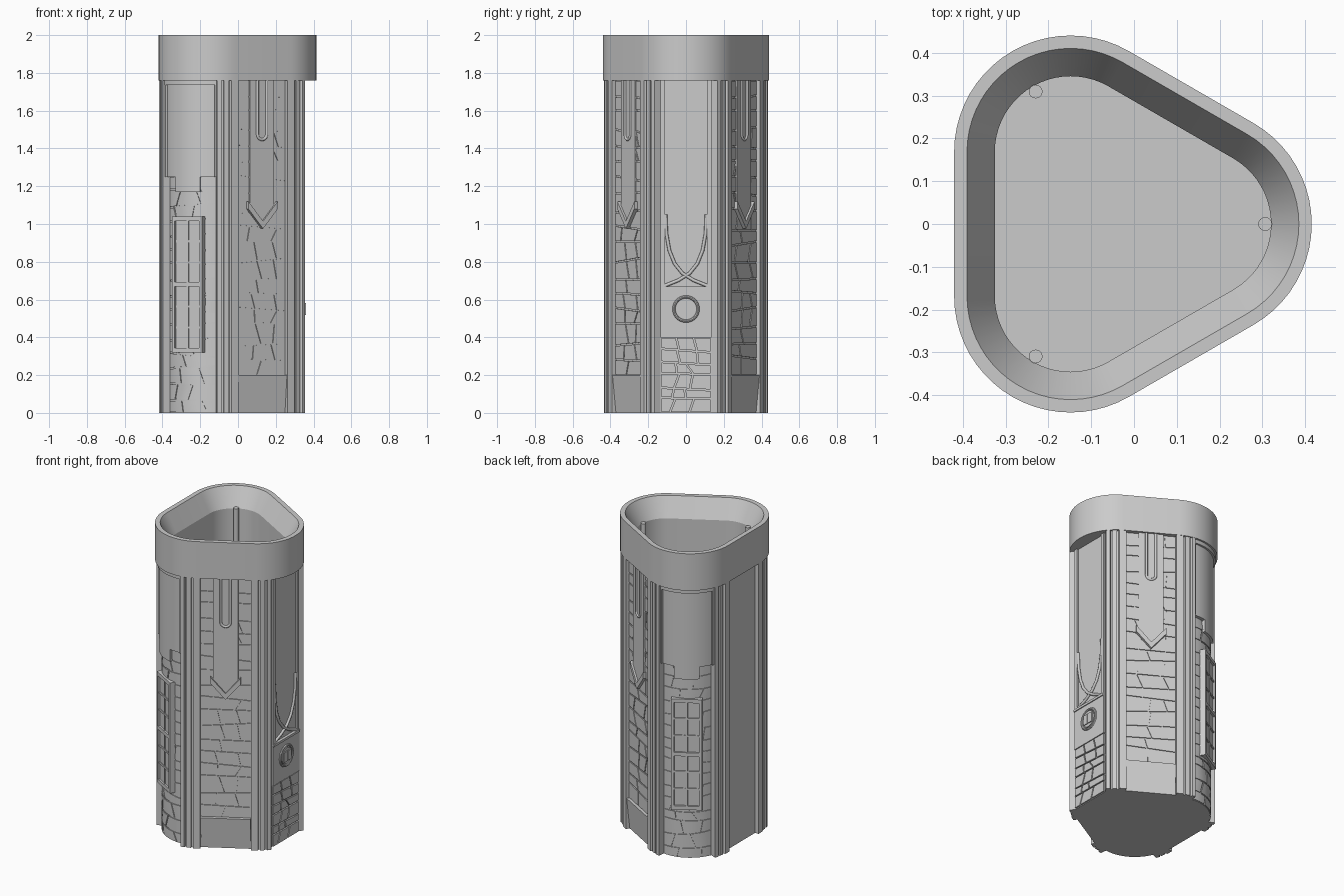
import bpy, bmesh, random
from math import radians, sin, cos, pi
from mathutils import Vector

random.seed(4)
if "Cube" in bpy.data.objects:
    bpy.data.objects.remove(bpy.data.objects["Cube"])

SPREAD = 0.194                      # centroid to corner centre
MID = Vector((-0.051, 0, 0))        # centroid of the rounded triangle
CORNERS = (0, 120, 240)


def polar(deg, r=1.0):
    return Vector((r * cos(radians(deg)), r * sin(radians(deg)), 0))


def centre(deg):
    return MID + polar(deg, SPREAD)


def finish(name, bm):
    bmesh.ops.recalc_face_normals(bm, faces=bm.faces)
    mesh = bpy.data.meshes.new(name)
    bm.to_mesh(mesh)
    bm.free()
    obj = bpy.data.objects.new(name, mesh)
    bpy.context.collection.objects.link(obj)
    bpy.ops.object.select_all(action='DESELECT')
    obj.select_set(True)
    bpy.context.view_layer.objects.active = obj
    bpy.ops.object.shade_smooth_by_angle(angle=radians(25))
    return obj


def loft(name, loops, cap_first=False, cap_last=False):
    bm = bmesh.new()
    rings = [[bm.verts.new(p) for p in loop] for loop in loops]
    for a, b in zip(rings, rings[1:]):
        for i in range(len(a)):
            j = (i + 1) % len(a)
            bm.faces.new((a[i], a[j], b[j], b[i]))
    if cap_first:
        bm.faces.new(rings[0])
    if cap_last:
        bm.faces.new(rings[-1])
    return finish(name, bm)


# Surface mappings: (u along wall, z, h outward) to a point
def flat(origin, deg, dist):
    n, t = polar(deg), polar(deg + 90)
    return lambda u, z, h: origin + n * (dist + h) + t * u + Vector((0, 0, z))


def curved(origin, deg, r):
    return lambda u, z, h: origin + polar(deg + u / r * 180 / pi, r + h) + Vector((0, 0, z))


def slab(bm, place, left, right, h, n=1, h_low=None):
    """Raised block between two edges, each edge given as (low, high) points."""
    low_h = h if h_low is None else h_low
    cols = []
    for i in range(n + 1):
        lo, hi = (Vector(a).lerp(Vector(b), i / n) for a, b in zip(left, right))
        cols.append([bm.verts.new(place(*p, d)) for p, d in
                     ((lo, -0.012), (lo, low_h), (hi, h), (hi, -0.012))])
    for a, b in zip(cols, cols[1:]):
        for i in range(4):
            j = (i + 1) % 4
            bm.faces.new((a[i], b[i], b[j], a[j]))
    bm.faces.new(cols[0])
    bm.faces.new(cols[-1][::-1])


def block(bm, place, u0, u1, z0, z1, h, n=1):
    slab(bm, place, ((u0, z0), (u0, z1)), ((u1, z0), (u1, z1)), h, n)


def masonry(name, place, half, z0, z1, row, h, stone, n=1):
    """Irregular courses of stones with tilted joints."""
    bm = bmesh.new()
    count = round((z1 - z0) / row)
    lines = []
    for i in range(count + 1):
        z = z0 + (z1 - z0) * i / count
        wob = row * 0.22 if 0 < i < count else 0
        lines.append((z + random.uniform(-wob, wob), z + random.uniform(-wob, wob)))
    gap = 0.004

    def at(line, u):
        return line[0] + (line[1] - line[0]) * (u + half) / (2 * half)

    for low, high in zip(lines, lines[1:]):
        cuts, u = [(-half, -half)], -half + stone * random.uniform(0.5, 1.1)
        while u < half - stone * 0.4:
            tilt = random.uniform(-0.018, 0.018)
            cuts.append((u - tilt, u + tilt))
            u += stone * random.uniform(0.7, 1.25)
        cuts.append((half, half))
        for a, b in zip(cuts, cuts[1:]):
            edges = [[(e[0] + s, at(low, e[0]) + gap), (e[1] + s, at(high, e[1]) - gap)]
                     for e, s in ((a, gap), (b, -gap))]
            slab(bm, place, *edges, h, n)
    return finish(name, bm)


def tube(name, paths, radius):
    curve = bpy.data.curves.new(name, 'CURVE')
    curve.dimensions = '3D'
    curve.bevel_depth, curve.bevel_resolution = radius, 2
    for path in paths:
        spline = curve.splines.new('POLY')
        spline.points.add(len(path) - 1)
        for point, p in zip(spline.points, path):
            point.co = (*p, 1)
    obj = bpy.data.objects.new(name, curve)
    bpy.context.collection.objects.link(obj)
    return obj


# Shaft: one cross-section with reeded pilasters, recessed sides and corners
REEDS = [(38, .27, 0), (43, .27, 0), (44, .256, 0), (46, .256, 0), (46, .266, 0),
         (52, .266, 0), (52, .256, 0), (54, .256, 0), (55, .27, 0), (60, .27, 0),
         (60, .27, .018), (60, .245, .018)]
ROUND = [(-38 + 76 * i / 14, .228, 0) for i in range(15)]
SQUARE = [(-36.6, .2516, 0), (-35.1, .2347, 0), (35.1, .2347, 0), (36.6, .2516, 0)]
section = []
for a in CORNERS:
    mirrored = [(-p, r, -t) for p, r, t in reversed(REEDS)]
    for p, r, t in mirrored + (ROUND if a else SQUARE) + REEDS:
        section.append(centre(a) + polar(a + p, r) + polar(a + p + 90, t))
up = Vector((0, 0, 1))
loft("shaft", [section, [p + up * 1.77 for p in section]], cap_first=True)


# Rim and hollow interior
def outline(r, z):
    return [centre(a) + polar(a - 60 + 120 * i / 20, r) + up * z
            for a in CORNERS for i in range(21)]


loft("rim_and_cavity", [outline(r, z) for r, z in
     ((.19, 1.76), (.272, 1.76), (.272, 2), (.242, 2), (.177, 1.88), (.177, .08))],
     cap_last=True)

# Inner guide rods
for a in CORNERS:
    base = centre(a) + polar(a, .163)
    bpy.ops.mesh.primitive_cylinder_add(vertices=16, radius=.016, depth=1.81,
                                        location=base + up * .985)
    bpy.context.object.name = "guide_rod"
    bpy.ops.object.shade_smooth_by_angle()

# Two stone sides with hanging pointed bands
for side, a in (("front", -60), ("back", 60)):
    wall = flat(MID, a, SPREAD / 2 + .245)
    masonry(side + "_stone_wall", wall, .15, .2, 1.76, .085, .006, .13)
    bm = bmesh.new()
    slab(bm, wall, ((-.148, 0), (-.148, .2)), ((.148, 0), (.148, .2)), .022, h_low=.001)
    finish(side + "_plinth", bm)
    bm = bmesh.new()
    for s in (-1, 1):
        slab(bm, wall, ((s * .074, 1.1), (s * .074, 1.765)), ((0, 1), (0, 1.765)), .014)
    finish(side + "_hanging_band", bm)
    bm = bmesh.new()
    for s in (-1, 1):
        slab(bm, wall, ((s * .09, 1.08), (s * .09, 1.12)), ((0, .975), (0, 1.015)), .026)
    finish(side + "_band_chevron", bm)
    bend = [(-.028 * cos(pi * i / 12), 1.475 - .028 * sin(pi * i / 12)) for i in range(13)]
    path = [(-.028, 1.765)] + bend + [(.028, 1.765)]
    tube(side + "_band_loop", [[wall(u, z, .014) for u, z in path]], .008)

# Two rounded corners with plaster above, stone below and a paned window
for side, a in (("front", 240), ("back", 120)):
    c = centre(a)
    wall = curved(c, a, .228)
    masonry(side + "_corner_stones", wall, .148, 0, 1.25, .08, .005, .12, 4)
    bm = bmesh.new()
    block(bm, wall, -.15, .15, 1.25, 1.765, .02, 16)
    block(bm, wall, -.07, .07, 1.17, 1.25, .02, 8)
    finish(side + "_corner_plaster", bm)
    bm = bmesh.new()
    block(bm, wall, -.15, .15, 1.735, 1.765, .032, 16)
    for s in (-1, 1):
        block(bm, wall, s * .142, s * .15, 1.25, 1.74, .03)
    finish(side + "_corner_trim", bm)
    pane = flat(c, a, .22)
    bm = bmesh.new()
    block(bm, pane, -.085, .085, .33, 1.03, .014)
    finish(side + "_window_glass", bm)
    bm = bmesh.new()
    block(bm, pane, -.006, .006, .33, 1.03, .02)
    for low in (.34, .685):
        for i in (1, 2):
            z = low + .335 * i / 3
            block(bm, pane, -.08, .08, z - .006, z + .006, .02)
    finish(side + "_window_mullions", bm)
    bm = bmesh.new()
    for s in (-1, 1):
        block(bm, pane, s * .074, s * .092, .32, 1.04, .026)
    for z in (.332, .68, 1.028):
        block(bm, pane, -.092, .092, z - .012, z + .012, .026)
    finish(side + "_window_frame", bm)

# Flat corner: tall niche with crossed arches, plaque and brick base
niche = flat(Vector(), 0, .335)
bm = bmesh.new()
for s in (-1, 1):
    block(bm, niche, s * .112, s * .134, .66, 1.765, .012)
block(bm, niche, -.134, .134, .655, .67, .018)
finish("niche_frame", bm)
arch = [(.108, 1.05), (.104, .95), (.088, .86), (.06, .79), (.02, .74), (-.04, .702), (-.115, .672)]
tube("crossed_arches", [[niche(s * u, z, .004) for u, z in arch] for s in (-1, 1)], .009)
bm = bmesh.new()
block(bm, niche, -.135, .135, .4, .66, .012)
finish("plaque", bm)
masonry("brick_base", niche, .135, 0, .4, .062, .01, .09)

# Round emblem with an open book shape
bpy.ops.mesh.primitive_torus_add(major_segments=40, minor_segments=8, major_radius=.064,
                                 minor_radius=.008, location=niche(0, .55, .013),
                                 rotation=(0, pi / 2, 0))
bpy.context.object.name = "emblem_ring"
bpy.ops.object.shade_smooth_by_angle()
bpy.ops.mesh.primitive_cylinder_add(vertices=40, radius=.052, depth=.012,
                                    location=niche(0, .55, .012), rotation=(0, pi / 2, 0))
bpy.context.object.name = "emblem_disc"
bm = bmesh.new()
for s in (-1, 1):
    block(bm, niche, s * .003, s * .038, .518, .582, .024)
finish("emblem_book", bm)
